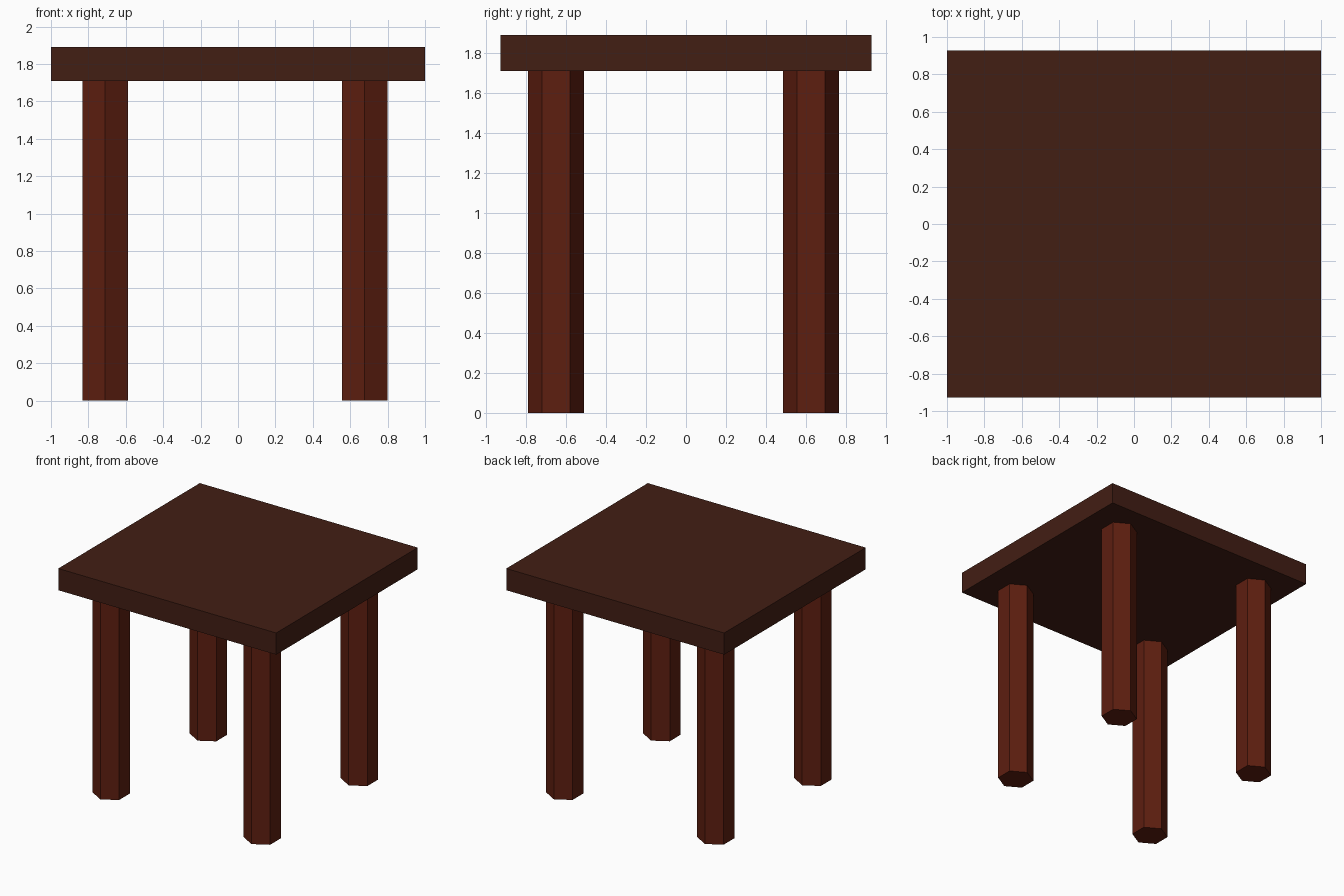
import bpy

if "Cube" in bpy.data.objects:
    bpy.data.objects.remove(bpy.data.objects["Cube"])


def make_material(name, color):
    mat = bpy.data.materials.new(name)
    mat.diffuse_color = color
    mat.use_nodes = True
    mat.node_tree.nodes["Principled BSDF"].inputs["Base Color"].default_value = mat.diffuse_color
    return mat


top_wood = make_material("dark_wood", (0.055, 0.013, 0.007, 1))
leg_wood = make_material("red_wood", (0.11, 0.013, 0.005, 1))

TOP_Z, UNDERSIDE_Z = 1.89, 1.71

# Slab top
bpy.ops.mesh.primitive_cube_add(size=1, location=(0, 0, (TOP_Z + UNDERSIDE_Z) / 2))
top = bpy.context.object
top.name = "table_top"
top.scale = (2.0, 1.855, TOP_Z - UNDERSIDE_Z)
bpy.ops.object.transform_apply(location=False, rotation=False, scale=True)
top.data.materials.append(top_wood)

# Four hexagonal legs, corners pointing front and back
for side, x in (("left", -0.71), ("right", 0.677)):
    for end, y in (("front", -0.65), ("back", 0.625)):
        bpy.ops.mesh.primitive_cylinder_add(
            vertices=6, radius=0.141, depth=UNDERSIDE_Z,
            location=(x, y, UNDERSIDE_Z / 2))
        leg = bpy.context.object
        leg.name = f"{end}_{side}_leg"
        leg.data.materials.append(leg_wood)
